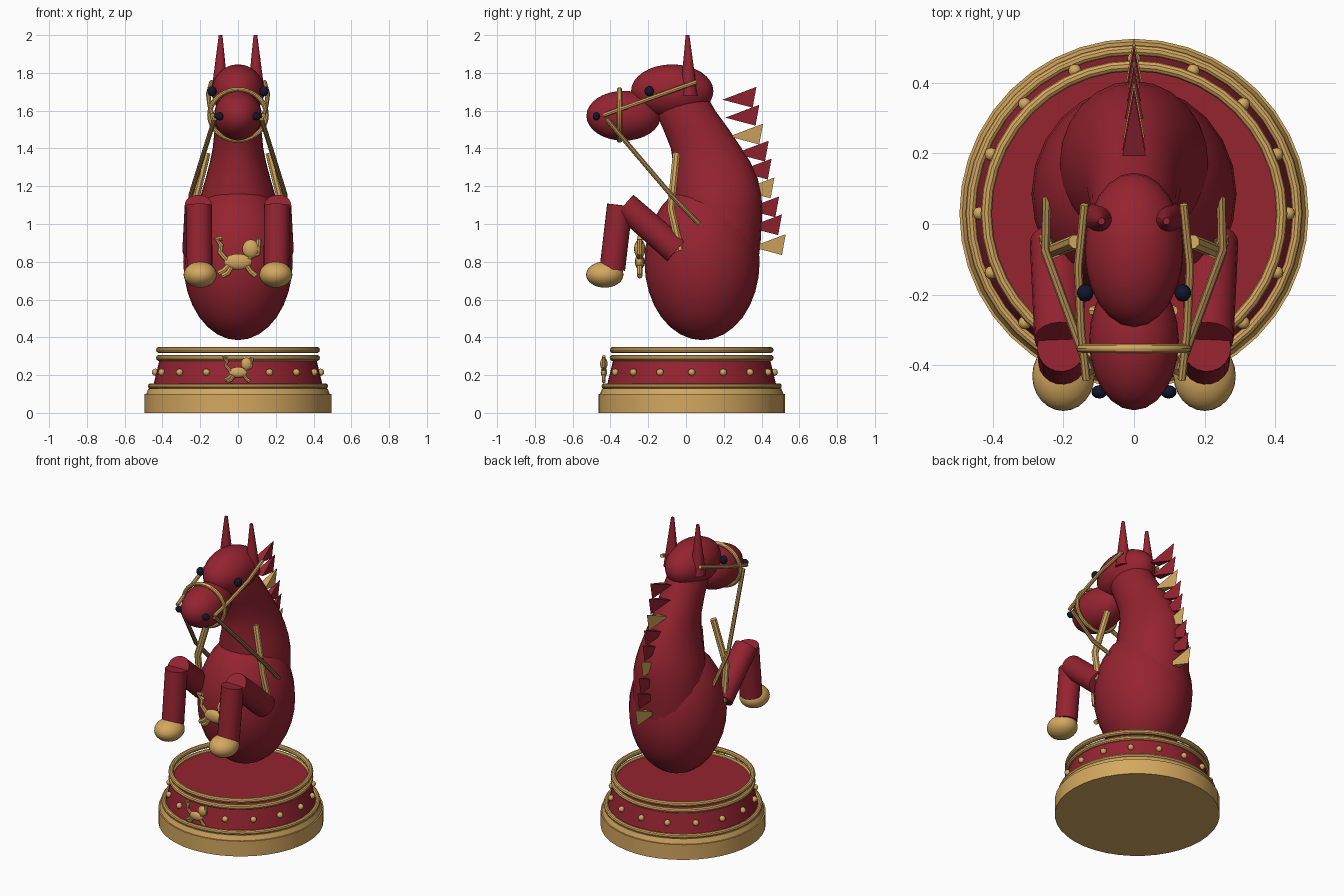
import bpy, bmesh, math
from mathutils import Vector

if "Cube" in bpy.data.objects:
    bpy.data.objects.remove(bpy.data.objects["Cube"])


def material(name, rgb):
    m = bpy.data.materials.new(name)
    m.diffuse_color = (*rgb, 1)
    m.use_nodes = True
    m.node_tree.nodes["Principled BSDF"].inputs["Base Color"].default_value = m.diffuse_color
    return m


RED = material("deep red", (0.30, 0.017, 0.030))
GOLD = material("gold", (0.66, 0.39, 0.115))
LEATHER = material("dark gold leather", (0.36, 0.21, 0.07))
NAVY = material("navy black", (0.006, 0.008, 0.025))
CY = 0.03  # centre of the round base in y


def finish(ob, name, mat, smooth=True):
    ob.name = name
    ob.data.materials.clear()
    ob.data.materials.append(mat)
    if smooth:
        bpy.ops.object.shade_smooth_by_angle(angle=math.radians(35))
    return ob


def ball(name, mat, loc, size, rot_x=0, segs=24, rings=16):
    bpy.ops.mesh.primitive_uv_sphere_add(segments=segs, ring_count=rings, radius=1,
                                         location=loc, rotation=(rot_x, 0, 0))
    ob = bpy.context.object
    ob.scale = size
    return finish(ob, name, mat)


def cone(name, mat, a, b, r1, r2, verts=20, smooth=True):
    a, b = Vector(a), Vector(b)
    d = b - a
    bpy.ops.mesh.primitive_cone_add(vertices=verts, radius1=r1, radius2=r2, depth=d.length,
                                    location=(a + b) / 2,
                                    rotation=d.to_track_quat('Z', 'Y').to_euler())
    return finish(bpy.context.object, name, mat, smooth)


def ring(name, mat, loc, major, minor, rot=(0, 0, 0), scale=(1, 1, 1)):
    bpy.ops.mesh.primitive_torus_add(major_segments=40, minor_segments=10, major_radius=major,
                                     minor_radius=minor, location=loc, rotation=rot)
    bpy.context.object.scale = scale
    return finish(bpy.context.object, name, mat)


def tube(name, mat, points, radius):
    cu = bpy.data.curves.new(name, 'CURVE')
    cu.dimensions = '3D'
    cu.bevel_depth = radius
    cu.bevel_resolution = 2
    cu.use_fill_caps = True
    sp = cu.splines.new('POLY')
    sp.points.add(len(points) - 1)
    for p, co in zip(sp.points, points):
        p.co = (*co, 1)
    ob = bpy.data.objects.new(name, cu)
    bpy.context.collection.objects.link(ob)
    bpy.ops.object.select_all(action='DESELECT')
    bpy.context.view_layer.objects.active = ob
    ob.select_set(True)
    bpy.ops.object.convert(target='MESH')
    return finish(bpy.context.object, name, mat)


def loft(name, mat, sections, n=24):
    """Skin over horizontal ellipses given as (z, front y, back y, half width)."""
    bm = bmesh.new()
    loops = []
    for z, y0, y1, rx in sections:
        loops.append([bm.verts.new((rx * math.cos(t), (y0 + y1) / 2 + (y1 - y0) / 2 * math.sin(t), z))
                      for t in (2 * math.pi * i / n for i in range(n))])
    for a, b in zip(loops, loops[1:]):
        for i in range(n):
            j = (i + 1) % n
            bm.faces.new((a[i], a[j], b[j], b[i]))
    bm.faces.new(loops[0][::-1])
    bm.faces.new(loops[-1])
    me = bpy.data.meshes.new(name)
    bm.to_mesh(me)
    bm.free()
    ob = bpy.data.objects.new(name, me)
    bpy.context.collection.objects.link(ob)
    bpy.ops.object.select_all(action='DESELECT')
    bpy.context.view_layer.objects.active = ob
    ob.select_set(True)
    return finish(ob, name, mat)


def figure(name, y, z, s):
    """Small leaping animal ornament in the xz plane."""
    def at(x, h):
        return (x * s, y, z + h * s)
    ball(name + "_body", GOLD, at(0, 0), (0.075 * s, 0.025 * s, 0.042 * s), segs=16, rings=10)
    ball(name + "_head", GOLD, at(0.068, 0.068), (0.045 * s, 0.03 * s, 0.05 * s), segs=16, rings=10)
    limbs = {"tail": [(-0.06, 0.01), (-0.095, 0.05), (-0.09, 0.09), (-0.115, 0.12), (-0.085, 0.125)],
             "hind_leg": [(-0.04, -0.01), (-0.075, -0.045), (-0.105, -0.06)],
             "lower_leg": [(-0.03, -0.02), (-0.055, -0.06), (-0.085, -0.075)],
             "fore_leg": [(0.04, -0.01), (0.065, -0.05), (0.095, -0.075)],
             "raised_paw": [(0.05, 0.02), (0.105, 0.045), (0.11, 0.12)]}
    for part, pts in limbs.items():
        tube(f"{name}_{part}", GOLD, [at(*p) for p in pts], 0.015 * s)


# Round base: plinth, drum, rings and studs
cone("plinth", GOLD, (0, CY, 0), (0, CY, 0.10), 0.494, 0.494, 40)
cone("plinth_step", GOLD, (0, CY, 0.10), (0, CY, 0.13), 0.486, 0.474, 40)
cone("drum", RED, (0, CY, 0.13), (0, CY, 0.295), 0.452, 0.412, 40)
ring("drum_lower_ring", GOLD, (0, CY, 0.142), 0.462, 0.015)
ring("drum_upper_ring", GOLD, (0, CY, 0.291), 0.418, 0.016)
ring("drum_rim", GOLD, (0, CY, 0.333), 0.418, 0.016)
for i in range(16):
    t = math.pi * i / 8
    if i != 12:  # the front position carries the ornament
        ball("stud", GOLD, (0.437 * math.cos(t), CY + 0.437 * math.sin(t), 0.215),
             (0.019,) * 3, segs=12, rings=8)
figure("drum_ornament", -0.435, 0.215, 0.66)
figure("chest_ornament", -0.245, 0.80, 1.0)

# Body and neck
ball("belly", RED, (0, 0.085, 0.80), (0.29, 0.305, 0.415))
loft("neck", RED, [(0.70, -0.02, 0.37, 0.20), (0.90, -0.05, 0.395, 0.215),
                   (1.08, -0.065, 0.405, 0.21), (1.16, -0.066, 0.398, 0.195),
                   (1.24, -0.068, 0.38, 0.172), (1.33, -0.07, 0.34, 0.148),
                   (1.40, -0.08, 0.295, 0.134), (1.50, -0.12, 0.228, 0.124),
                   (1.60, -0.165, 0.155, 0.12), (1.68, -0.17, 0.11, 0.105)])

# Head
ball("skull", RED, (0, -0.073, 1.703), (0.14, 0.218, 0.142))
ball("muzzle", RED, (0, -0.33, 1.573), (0.127, 0.197, 0.132))
ring("noseband", GOLD, (0, -0.352, 1.577), 0.15, 0.013, (math.pi / 2, 0, 0), (1, 0.9, 1))

# Mirrored parts
for side, s in (("left", 1), ("right", -1)):
    cone(side + "_ear", RED, (s * 0.097, 0.015, 1.68), (s * 0.092, 0.008, 2.0), 0.047, 0.010, 16)
    ball(side + "_eye", NAVY, (s * 0.138, -0.195, 1.703), (0.024, 0.025, 0.027), segs=12, rings=8)
    ball(side + "_nostril", NAVY, (s * 0.098, -0.475, 1.57), (0.023, 0.019, 0.021), segs=12, rings=8)
    tube(side + "_cheek_strap", GOLD, [(s * 0.135, -0.44, 1.575), (s * 0.15, -0.30, 1.625),
                                       (s * 0.158, -0.12, 1.69), (s * 0.14, 0.055, 1.752)], 0.012)
    tube(side + "_rein", LEATHER, [(s * 0.125, -0.42, 1.555), (s * 0.25, -0.08, 1.155),
                                   (s * 0.247, 0.07, 1.0)], 0.013)
    tube(side + "_breast_strap", GOLD, [(s * 0.165, -0.05, 1.375), (s * 0.238, -0.08, 1.08),
                                        (s * 0.252, -0.03, 0.86)], 0.021)
    # Raised foreleg
    cone(side + "_upper_leg", RED, (s * 0.22, -0.05, 0.86), (s * 0.21, -0.325, 1.10), 0.075, 0.072)
    cone(side + "_lower_leg", RED, (s * 0.203, -0.39, 0.76), (s * 0.206, -0.35, 1.10), 0.068, 0.068)
    ball(side + "_hoof", GOLD, (s * 0.20, -0.43, 0.732), (0.088, 0.099, 0.069))

# Mane: wedges, wide at the neck and upright at the tip
tips = [(0.365, 1.67), (0.38, 1.575), (0.40, 1.475), (0.43, 1.385), (0.445, 1.29),
        (0.46, 1.19), (0.485, 1.09), (0.50, 0.995), (0.52, 0.89)]
for i, (y, z) in enumerate(tips):
    me = bpy.data.meshes.new("mane_spike")
    me.from_pydata([(-0.033, y - 0.172, z - 0.012), (0.033, y - 0.172, z - 0.012),
                    (0, y + 0.008, z + 0.056), (0, y - 0.012, z - 0.054)], [],
                   [(0, 1, 2), (0, 3, 1), (0, 2, 3), (1, 3, 2)])
    me.materials.append(GOLD if i % 3 == 2 else RED)
    bpy.context.collection.objects.link(bpy.data.objects.new("mane_spike", me))
